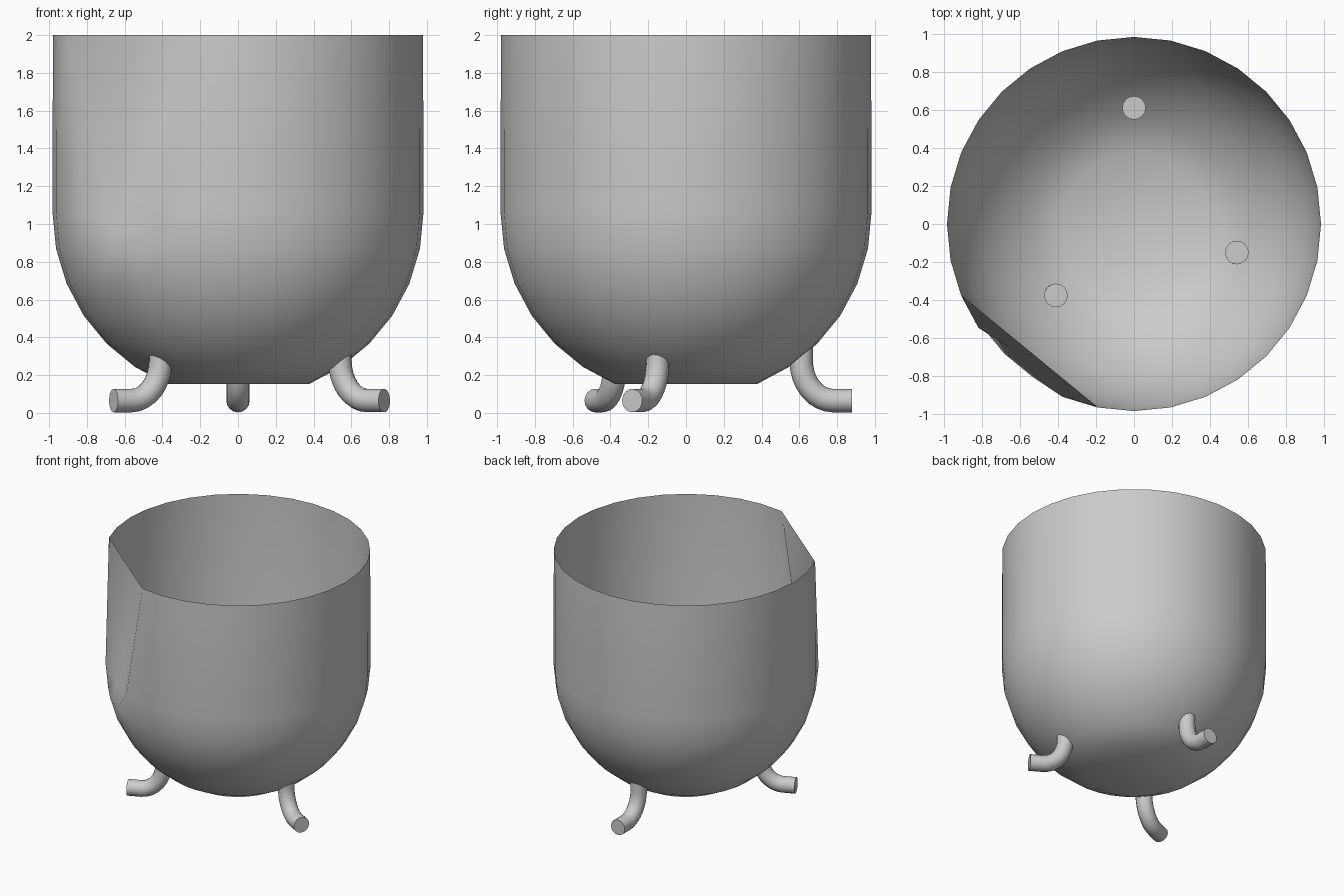
import bpy, bmesh
from math import sin, cos, pi, radians

if "Cube" in bpy.data.objects:
    bpy.data.objects.remove(bpy.data.objects["Cube"])

SEG, R, ZC = 32, 0.982, 1.06
STEP = 2 * pi / SEG

# Pot: rounded bowl with straight walls and one flattened side at the rim
bm = bmesh.new()


def ring(r, z):
    return [bm.verts.new((r * cos(i * STEP), r * sin(i * STEP), z)) for i in range(SEG)]


rings = [ring(R * cos(k * pi / 16), ZC - R * sin(k * pi / 16)) for k in range(6, -1, -1)]
bm.faces.new(rings[0][::-1])
for low, high in zip(rings, rings[1:]):
    for i in range(SEG):
        j = (i + 1) % SEG
        bm.faces.new((low[i], low[j], high[j], high[i]))

# Small dent where the flattened wall meets the bowl
wall = rings[-1]
for i in (20, 21):
    wall[i].co = (0.92 * cos(i * STEP), 0.92 * sin(i * STEP), 0.97)

# Straight wall, with the rim corners 19 to 22 left out
rim = {i: bm.verts.new((0.98 * cos(i * STEP), 0.98 * sin(i * STEP), 2.0))
       for i in range(SEG) if i not in (19, 20, 21, 22)}
for i in range(SEG):
    j = (i + 1) % SEG
    if i in rim and j in rim:
        bm.faces.new((wall[i], wall[j], rim[j], rim[i]))
for i in (18, 19):
    bm.faces.new((wall[i], wall[i + 1], rim[18]))
for i in (20, 21, 22):
    bm.faces.new((wall[i], wall[i + 1], rim[23]))
bm.faces.new((wall[20], rim[23], rim[18]))
bm.normal_update()

mesh = bpy.data.meshes.new("pot")
bm.to_mesh(mesh)
bm.free()
pot = bpy.data.objects.new("pot", mesh)
bpy.context.collection.objects.link(pot)
bpy.context.view_layer.objects.active = pot
pot.select_set(True)
bpy.ops.object.shade_smooth_by_angle(angle=radians(40))


# Legs: round tubes curving from the bowl outwards along the ground
def leg(name, x, y, angle):
    path = [(0, 0.38)]
    path += [(0.17 * (1 - cos(t)), 0.275 - 0.21 * sin(t))
             for t in (k * pi / 16 for k in range(9))]
    path.append((0.27, 0.065))
    curve = bpy.data.curves.new(name, "CURVE")
    curve.dimensions = "3D"
    curve.bevel_depth = 0.062
    curve.bevel_resolution = 6
    curve.use_fill_caps = True
    spline = curve.splines.new("POLY")
    spline.points.add(len(path) - 1)
    a = radians(angle)
    for p, (d, z) in zip(spline.points, path):
        p.co = (x + d * cos(a), y + d * sin(a), z, 1)
    spline.use_smooth = True
    bpy.context.collection.objects.link(bpy.data.objects.new(name, curve))


leg("back_leg", 0, 0.61, 90)
leg("right_leg", 0.54, -0.15, -30)
leg("left_leg", -0.41, -0.375, 203)
